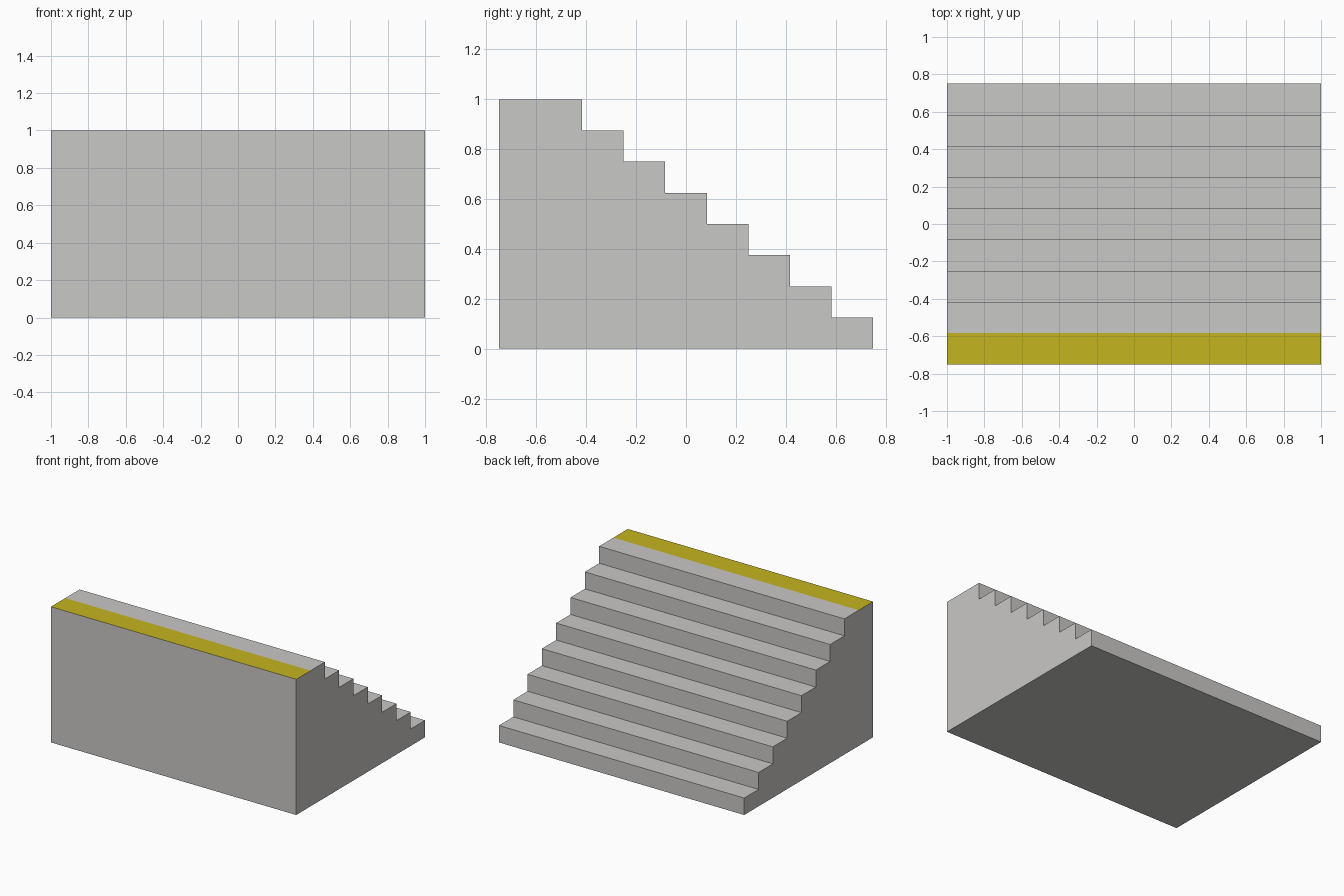
import bpy, bmesh

if "Cube" in bpy.data.objects:
    bpy.data.objects.remove(bpy.data.objects["Cube"])

STEPS = 8
RISE = 1.0 / STEPS
TREAD = 1.5 / (STEPS + 1)   # the top landing is two treads deep
HALF_W = 1.0


def material(name, rgb):
    m = bpy.data.materials.new(name)
    m.diffuse_color = (*rgb, 1.0)
    m.use_nodes = True
    m.node_tree.nodes["Principled BSDF"].inputs["Base Color"].default_value = m.diffuse_color
    return m


concrete = material("concrete grey", (0.584, 0.578, 0.565))
yellow = material("safety yellow", (0.56, 0.462, 0.0144))

# Side profile (y, z): base, then steps climbing from the back to the front
profile = [(-0.75, 0.0), (0.75, 0.0)]
for i in range(STEPS):
    y = 0.75 - i * TREAD
    profile += [(y, (i + 1) * RISE), (y - TREAD, (i + 1) * RISE)]
profile.append((-0.75, 1.0))

# Extrude the profile across the width
bm = bmesh.new()
side = bm.faces.new([bm.verts.new((-HALF_W, y, z)) for y, z in profile])
ext = bmesh.ops.extrude_face_region(bm, geom=[side], use_keep_orig=True)
new_verts = [g for g in ext["geom"] if isinstance(g, bmesh.types.BMVert)]
bmesh.ops.translate(bm, verts=new_verts, vec=(2 * HALF_W, 0, 0))
bmesh.ops.recalc_face_normals(bm, faces=bm.faces[:])

# Painted strip: top face along the front edge
for f in bm.faces:
    c = f.calc_center_median()
    if f.normal.z > 0.9 and c.y < -0.75 + TREAD:
        f.material_index = 1

mesh = bpy.data.meshes.new("staircase")
bm.to_mesh(mesh)
bm.free()
mesh.materials.append(concrete)
mesh.materials.append(yellow)
bpy.context.collection.objects.link(bpy.data.objects.new("staircase", mesh))
